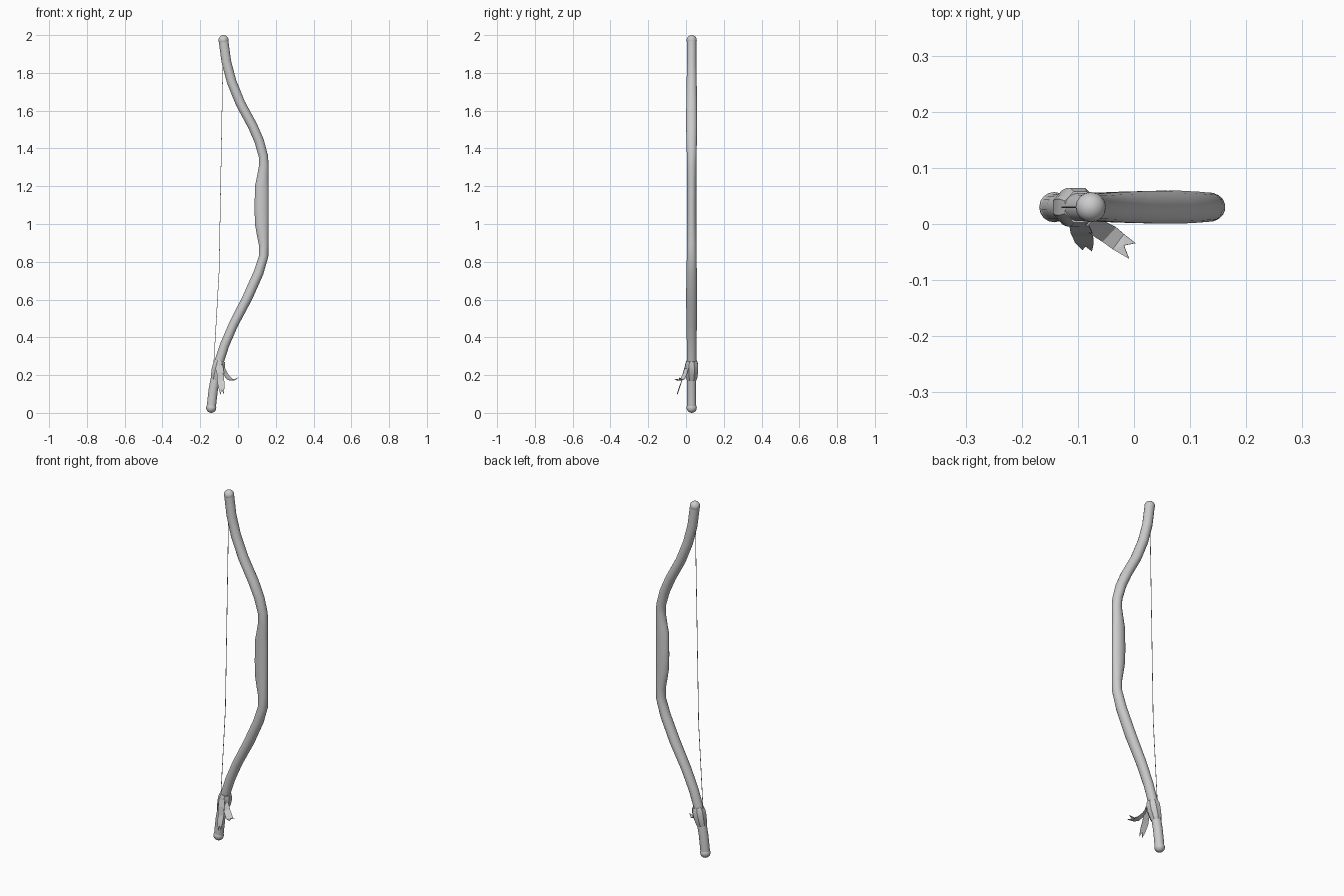
import bpy, bmesh, math
from mathutils import Vector

if "Cube" in bpy.data.objects:
    bpy.data.objects.remove(bpy.data.objects["Cube"])

Y = 0.03  # plane of the bow


def make(name, bm, smooth=40):
    bmesh.ops.recalc_face_normals(bm, faces=bm.faces)
    me = bpy.data.meshes.new(name)
    bm.to_mesh(me)
    bm.free()
    ob = bpy.data.objects.new(name, me)
    bpy.context.collection.objects.link(ob)
    bpy.context.view_layer.objects.active = ob
    ob.select_set(True)
    if smooth:
        bpy.ops.object.shade_smooth_by_angle(angle=math.radians(smooth))
    ob.select_set(False)
    return ob


def sweep(name, rows, sides, smooth=40):
    """Loft ellipses along an xz path; rows are (x, z, in-plane radius, y radius)."""
    bm, rings = bmesh.new(), []
    for i, (x, z, rx, ry) in enumerate(rows):
        a, b = rows[max(i - 1, 0)], rows[min(i + 1, len(rows) - 1)]
        t = Vector((b[0] - a[0], 0, b[1] - a[1])).normalized()
        n = Vector((t.z, 0, -t.x))
        ring = []
        for k in range(sides):
            q = math.tau * (k + 0.5) / sides
            ring.append(bm.verts.new(Vector((x, Y + ry * math.sin(q), z)) + n * rx * math.cos(q)))
        rings.append(ring)
    for r, s in zip(rings, rings[1:]):
        for k in range(sides):
            j = (k + 1) % sides
            bm.faces.new((r[k], r[j], s[j], s[k]))
    bm.faces.new(rings[0])
    bm.faces.new(rings[-1])
    return make(name, bm, smooth)


def ribbon(name, pts):
    """Forked ribbon tail: pairs of edge points, last pair are the fork tips."""
    bm = bmesh.new()
    pairs = [(bm.verts.new(a), bm.verts.new(b)) for a, b in pts]
    for (a, b), (c, d) in zip(pairs[:-2], pairs[1:-1]):
        bm.faces.new((a, b, d, c))
    (a, b), (c, d) = pairs[-2:]
    notch = bm.verts.new((a.co + b.co) * 0.3 + (c.co + d.co) * 0.2)
    bm.faces.new((a, b, notch))
    bm.faces.new((a, notch, c))
    bm.faces.new((b, d, notch))
    ob = make(name, bm, 0)
    mod = ob.modifiers.new("thickness", "SOLIDIFY")
    mod.thickness = 0.002
    return ob


# Bow stave, bottom to top, with thick grip
sweep("bow_stave", [
    (-.142, .027, .025, .024), (-.131, .124, .025, .024), (-.107, .25, .025, .025),
    (-.07, .362, .025, .026), (-.024, .468, .025, .028), (.05, .61, .027, .03),
    (.108, .74, .027, .028), (.136, .83, .025, .026), (.136, .89, .026, .025),
    (.131, .94, .031, .025), (.126, 1.0, .037, .025), (.125, 1.08, .038, .025),
    (.126, 1.2, .037, .025), (.130, 1.24, .032, .025), (.137, 1.31, .026, .025),
    (.134, 1.36, .025, .026), (.112, 1.44, .026, .028), (.077, 1.52, .026, .03),
    (.013, 1.638, .026, .029), (-.034, 1.754, .026, .027), (-.062, 1.86, .026, .025),
    (-.077, 1.973, .026, .025)], 16)

# Rounded tips
for name, x, z, r in (("top_tip", -.077, 1.973, .027), ("bottom_tip", -.142, .027, .027)):
    bm = bmesh.new()
    bmesh.ops.create_uvsphere(bm, u_segments=16, v_segments=10, radius=r)
    bmesh.ops.translate(bm, verts=bm.verts, vec=(x, Y, z))
    make(name, bm)

# Thin string
sweep("bow_string", [(-.078, 1.97, .0016, .0016), (-.100, .75, .0016, .0016),
                     (-.126, .3, .0016, .0016), (-.142, .03, .0016, .0016)], 6)

# Faceted ribbon wrap and knot
sweep("ribbon_wrap", [(-.121, .175, .026, .027), (-.117, .19, .030, .033),
                      (-.107, .225, .036, .037), (-.1, .255, .036, .037),
                      (-.096, .275, .030, .030)], 8, 20)

# Two forked ribbon tails
ribbon("hanging_tail", [((-.115, -.004, .25), (-.08, -.004, .255)),
                        ((-.113, -.016, .215), (-.075, -.014, .22)),
                        ((-.11, -.022, .17), (-.073, -.022, .175)),
                        ((-.105, -.034, .135), (-.072, -.036, .14)),
                        ((-.092, -.047, .095), (-.075, -.049, .1))])
ribbon("side_tail", [((-.088, -.008, .235), (-.068, .012, .235)),
                     ((-.075, -.02, .20), (-.052, .004, .205)),
                     ((-.056, -.032, .177), (-.032, -.006, .182)),
                     ((-.038, -.045, .172), (-.018, -.018, .175)),
                     ((-.009, -.062, .18), (.002, -.034, .188))])
